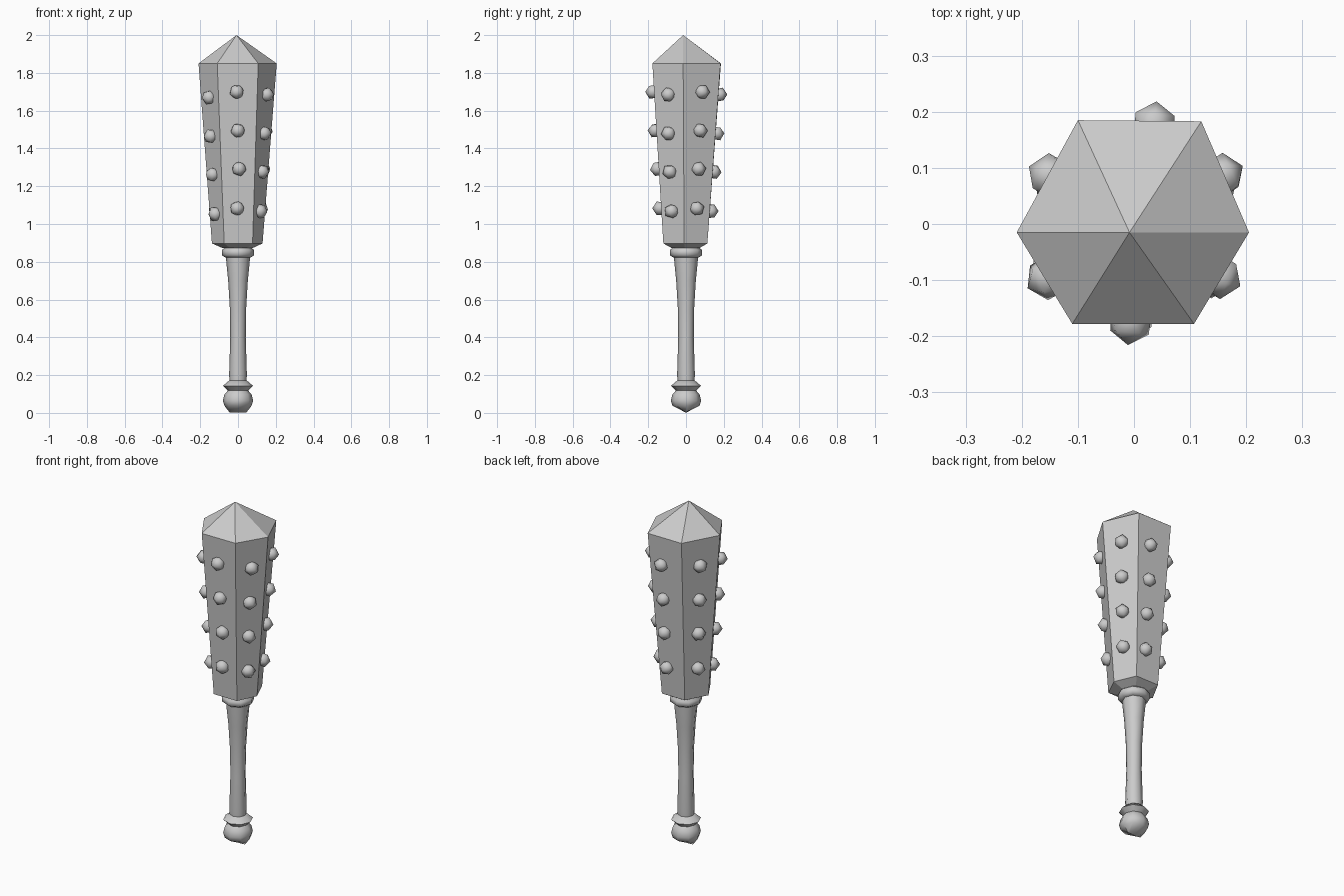
import bpy, bmesh, math, random
from mathutils import Vector, Matrix

random.seed(4)
cube = bpy.data.objects.get("Cube")
if cube:
    bpy.data.objects.remove(cube)

grey = bpy.data.materials.new("stone_grey")
grey.use_nodes = True
grey.diffuse_color = (0.6, 0.6, 0.6, 1)
grey.node_tree.nodes["Principled BSDF"].inputs["Base Color"].default_value = (0.6, 0.6, 0.6, 1)


def finish(bm, name, angle=None):
    """Turn a bmesh into a named object, smooth if an angle is given."""
    bmesh.ops.recalc_face_normals(bm, faces=bm.faces)
    mesh = bpy.data.meshes.new(name)
    bm.to_mesh(mesh)
    bm.free()
    mesh.materials.append(grey)
    obj = bpy.data.objects.new(name, mesh)
    bpy.context.collection.objects.link(obj)
    if angle:
        bpy.ops.object.select_all(action='DESELECT')
        obj.select_set(True)
        bpy.context.view_layer.objects.active = obj
        bpy.ops.object.shade_smooth_by_angle(angle=math.radians(angle))
    return obj


def skin(bm, rings):
    """Join rings of equal point count with quads."""
    loops = [[bm.verts.new(p) for p in ring] for ring in rings]
    for a, b in zip(loops, loops[1:]):
        for i in range(len(a)):
            j = (i + 1) % len(a)
            bm.faces.new((a[i], a[j], b[j], b[i]))
    return loops


# Six-sided head with a pointed cap
top_xy = [(.205, -.015), (.12, .183), (-.1, .185), (-.209, -.015), (-.11, -.178), (.107, -.178)]
low_xy = [(.13, -.01), (.077, .113), (-.071, .113), (-.138, -.01), (-.073, -.12), (.077, -.12)]
top = [Vector((x, y, 1.85)) for x, y in top_xy]
low = [Vector((x, y, 0.897)) for x, y in low_xy]
neck = [Vector((p.x * .58, p.y * .62, 0.872)) for p in low]
bm = bmesh.new()
loops = skin(bm, [neck, low, top])
bm.faces.new(loops[0])
apex = bm.verts.new((-.008, -.015, 2.0))
for i in range(6):
    bm.faces.new((loops[2][i], loops[2][(i + 1) % 6], apex))
finish(bm, "club_head")

# Turned handle: pommel, grip and collar
SIDES = 8


def lathe(name, profile, angle, ridge=False):
    rings = [[(r * math.cos(math.tau * i / SIDES), r * math.sin(math.tau * i / SIDES), z)
              for i in range(SIDES)] for r, z in profile]
    if ridge:  # lowest ring is pinched into a crease along x
        rings[0] = [(x, y * .08, z) for x, y, z in rings[0]]
    bm = bmesh.new()
    loops = skin(bm, rings)
    bm.faces.new(loops[0])
    bm.faces.new(loops[-1])
    return finish(bm, name, angle)


lathe("pommel", [(.045, .003), (.072, .038), (.08, .065), (.072, .098), (.054, .118),
                 (.08, .143), (.046, .172)], 60, ridge=True)
lathe("grip", [(.044, .15), (.047, .2), (.041, .4), (.043, .55), (.052, .7),
               (.062, .8), (.064, .85)], 60)
lathe("collar", [(.066, .822), (.086, .835), (.086, .862), (.07, .875), (.07, .89)], 60)

# Studs: four rows on each head face, half sunk and pointing outward
rows = [1.078, 1.287, 1.49, 1.695]
lift = [.005, -.01, .0, -.025, .005, -.01]
slide = [0, -.025, 0, 0, 0, 0]
for f in range(6):
    g = (f + 1) % 6
    lo, hi = (low[f] + low[g]) / 2, (top[f] + top[g]) / 2
    along = (low[g] - low[f]).normalized()
    normal = along.cross(hi - lo).normalized()
    for k, z in enumerate(rows):
        t = (z + lift[f] - lo.z) / (hi.z - lo.z)
        spot = lo.lerp(hi, t) + along * (slide[f] + random.uniform(-.006, .006))
        tilt = normal + Vector([random.uniform(-.12, .12) for _ in range(3)])
        turn = (tilt.to_track_quat('Z', 'Y').to_matrix().to_4x4()
                @ Matrix.Rotation(random.uniform(0, math.tau), 4, 'Z'))
        bm = bmesh.new()
        bmesh.ops.create_icosphere(bm, subdivisions=1, radius=.041,
                                   matrix=Matrix.Translation(spot + normal * .006) @ turn)
        finish(bm, f"stud_{f + 1}_{k + 1}", 60)
